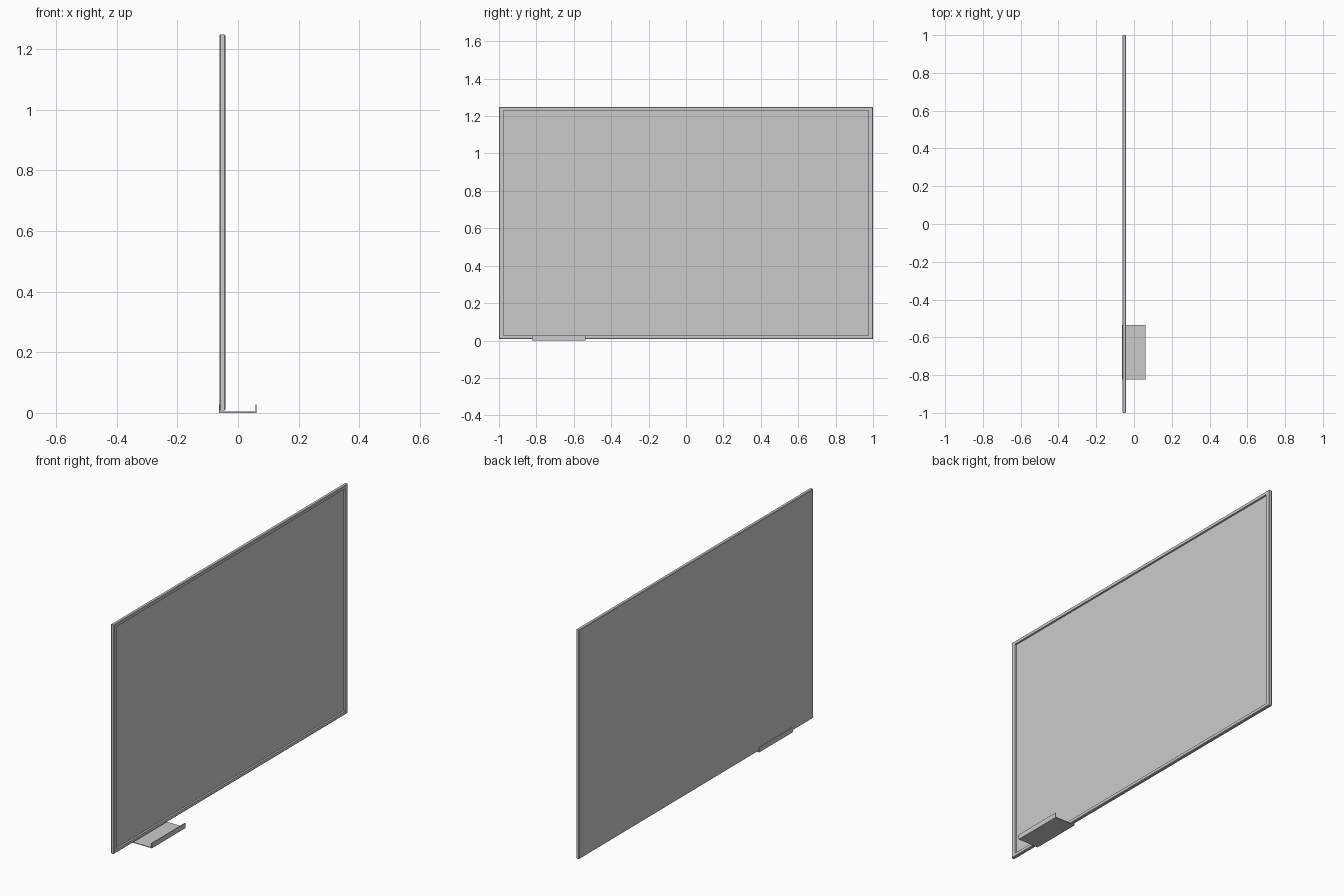
import bpy, bmesh

if "Cube" in bpy.data.objects:
    bpy.data.objects.remove(bpy.data.objects["Cube"])

Y0, Y1, Z0, Z1 = -1.0, 1.0, 0.008, 1.248   # outer board limits
BACK, FRONT = -0.061, -0.042


def finish(bm, name):
    bmesh.ops.recalc_face_normals(bm, faces=bm.faces)
    me = bpy.data.meshes.new(name)
    bm.to_mesh(me)
    bm.free()
    ob = bpy.data.objects.new(name, me)
    bpy.context.collection.objects.link(ob)
    return ob


def rings(name, profile, closed):
    """Sweep a (y inset, z inset, x) profile round the board rectangle."""
    bm = bmesh.new()
    loops = [[bm.verts.new((x, y, z)) for y, z in (
        (Y0 + iy, Z0 + iz), (Y1 - iy, Z0 + iz), (Y1 - iy, Z1 - iz), (Y0 + iy, Z1 - iz))]
        for iy, iz, x in profile]
    pairs = list(zip(loops, loops[1:]))
    if closed:
        pairs.append((loops[-1], loops[0]))
    else:
        bm.faces.new(loops[0])
        bm.faces.new(loops[-1])
    for a, b in pairs:
        for i in range(4):
            j = (i + 1) % 4
            bm.faces.new((a[i], a[j], b[j], b[i]))
    return finish(bm, name)


# Mitred frame with softened outer edges
c = 0.003
rings("frame", [(c, c, BACK), (0, 0, BACK + c), (0, 0, FRONT - c), (c, c, FRONT),
                (0.025, 0.018, FRONT), (0.025, 0.018, BACK)], True)

# Writing surface set back inside the frame
rings("board_panel", [(0.025, 0.018, BACK), (0.025, 0.018, -0.052)], False)

# Pen tray: thin U-shaped channel hooked under the board
t, xa, xb, h = 0.004, -0.063, 0.061, 0.027
section = [(xa, 0), (xb, 0), (xb, h), (xb - t, h), (xb - t, t),
           (xa + t, t), (xa + t, h), (xa, h)]
bm = bmesh.new()
face = bm.faces.new([bm.verts.new((x, -0.823, z)) for x, z in section])
ext = bmesh.ops.extrude_face_region(bm, geom=[face], use_keep_orig=True)
bmesh.ops.translate(bm, vec=(0, 0.287, 0),
                    verts=[v for v in ext["geom"] if isinstance(v, bmesh.types.BMVert)])
finish(bm, "pen_tray")
